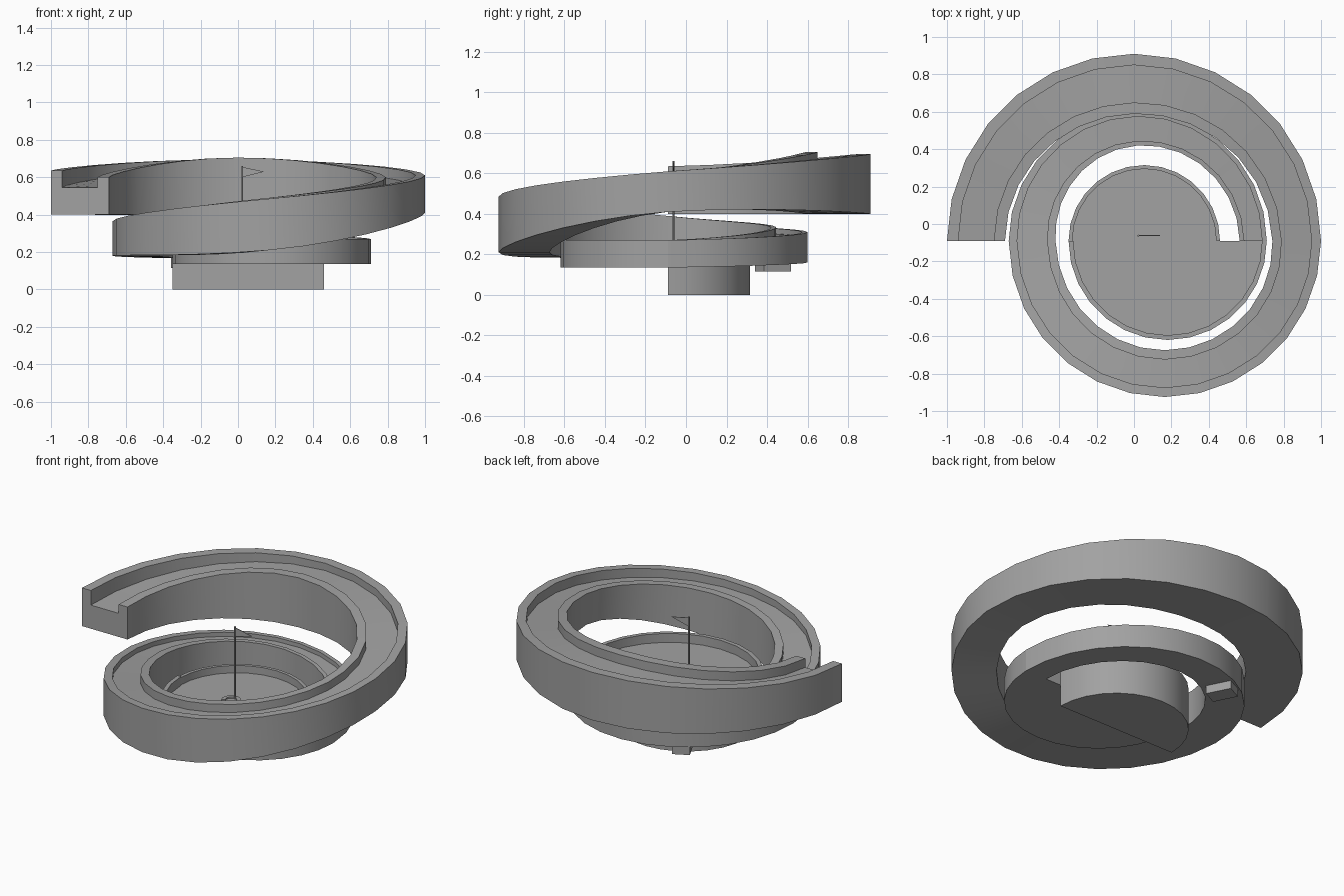
import bpy, bmesh, math
from mathutils import Vector

if "Cube" in bpy.data.objects:
    bpy.data.objects.remove(bpy.data.objects["Cube"])

STEPS = 14                      # segments in each half turn
MID_Y = -0.09                   # line where the half turns meet
# Centre x and outer radius of each half turn of the spiral
TURNS = [(0, 1), (0.165, 0.835), (0.02, 0.69), (0.18, 0.53), (0.055, 0.405)]
# Per quarter turn: width, wall, bottom, outer top, inner top, floor
KEYS = [
    (0.31, 0.06, 0.40, 0.635, 0.60, 0.545),
    (0.32, 0.06, 0.40, 0.695, 0.705, 0.65),
    (0.26, 0.05, 0.41, 0.61, 0.60, 0.55),
    (0.25, 0.05, 0.21, 0.485, 0.49, 0.44),
    (0.25, 0.045, 0.18, 0.365, 0.39, 0.335),
    (0.18, 0.025, 0.16, 0.31, 0.335, 0.285),
    (0.145, 0.025, 0.135, 0.27, 0.27, 0.235),
]

grey = bpy.data.materials.new("plain grey")
grey.use_nodes = True
grey.diffuse_color = (0.36, 0.36, 0.36, 1)
grey.node_tree.nodes["Principled BSDF"].inputs["Base Color"].default_value = grey.diffuse_color


def finish(name, bm, smooth=True):
    bmesh.ops.remove_doubles(bm, verts=bm.verts, dist=1e-5)
    bmesh.ops.recalc_face_normals(bm, faces=bm.faces)
    mesh = bpy.data.meshes.new(name)
    bm.to_mesh(mesh)
    bm.free()
    mesh.materials.append(grey)
    obj = bpy.data.objects.new(name, mesh)
    bpy.context.collection.objects.link(obj)
    if smooth:
        bpy.ops.object.select_all(action="DESELECT")
        obj.select_set(True)
        bpy.context.view_layer.objects.active = obj
        bpy.ops.object.shade_smooth_by_angle(angle=math.radians(30))
    return obj


def loft(name, rings):
    """Skin closed cross-sections one after another and cap both ends."""
    bm = bmesh.new()
    rows = [[bm.verts.new(p) for p in ring] for ring in rings]
    n = len(rows[0])
    for a, b in zip(rows, rows[1:]):
        for i in range(n):
            j = (i + 1) % n
            bm.faces.new((a[i], a[j], b[j], b[i]))
    bm.faces.new(rows[0])
    bm.faces.new(rows[-1])
    return finish(name, bm)


def ring_at(cx, cy, angle, profile):
    return [Vector((cx + r * math.cos(angle), cy + r * math.sin(angle), z)) for r, z in profile]


def key_at(q):
    """Smooth interpolation through the quarter-turn keys."""
    i = min(int(q), len(KEYS) - 2)
    t = q - i
    k = [KEYS[min(max(i + d, 0), len(KEYS) - 1)] for d in (-1, 0, 1, 2)]
    out = []
    for a, b, c, d in zip(*k):
        out.append(b + t * ((c - a) / 2 + t * ((2 * a - 5 * b + 4 * c - d) / 2
                   + t * (3 * b - a - 3 * c + d) / 2)))
    return out


# Descending spiral channel
rings = []
for s in range(3 * STEPS + 1):
    cx, r = TURNS[min(s // STEPS, 2)]
    width, wall, bottom, outer, inner, floor = key_at(2 * s / STEPS)
    ri = r - width
    profile = [(r, bottom), (r, outer), (r - wall, outer), (r - wall, floor),
               (ri + wall, floor), (ri + wall, inner), (ri, inner), (ri, bottom)]
    rings.append(ring_at(cx, MID_Y, math.pi * (1 - s / STEPS), profile))
loft("spiral_channel", rings)


# Round basin made of two half discs
def half_basin(name, turn, bottom, top, floor, rim):
    cx, r = TURNS[turn]
    profile = [(r, bottom), (r, top), (r - rim, top), (r - rim, floor), (0, floor), (0, bottom)]
    loft(name, [ring_at(cx, MID_Y, math.pi * (1 - turn - s / STEPS), profile)
                for s in range(STEPS + 1)])


half_basin("basin_front", 3, 0.135, 0.27, 0.215, 0.025)
half_basin("basin_back", 4, 0, 0.26, 0.215, 0.02)

# Open ring around the hole
cup = [(0.055, 0.21), (0.055, 0.223), (0.032, 0.223), (0.032, 0.21)]
loft("hole_ring", [ring_at(0.02, -0.095, math.radians(-35 + 25 * s), cup) for s in range(11)])

# Flag pole
bm = bmesh.new()
bmesh.ops.create_cone(bm, cap_ends=True, segments=8, radius1=0.005, radius2=0.005, depth=0.46)
bmesh.ops.translate(bm, verts=bm.verts, vec=(0.023, -0.062, 0.43))
finish("flag_pole", bm)

# Pennant
loft("flag", [[Vector((x, y, z)) for x, z in ((0.023, 0.655), (0.14, 0.63), (0.023, 0.60))]
              for y in (-0.064, -0.06)])

# Small support block under the channel
bm = bmesh.new()
bmesh.ops.create_cube(bm, size=1)
bmesh.ops.scale(bm, verts=bm.verts, vec=(0.10, 0.15, 0.09))
block = finish("support_block", bm, smooth=False)
block.location = (-0.28, 0.43, 0.16)
block.rotation_euler.z = math.radians(27)
